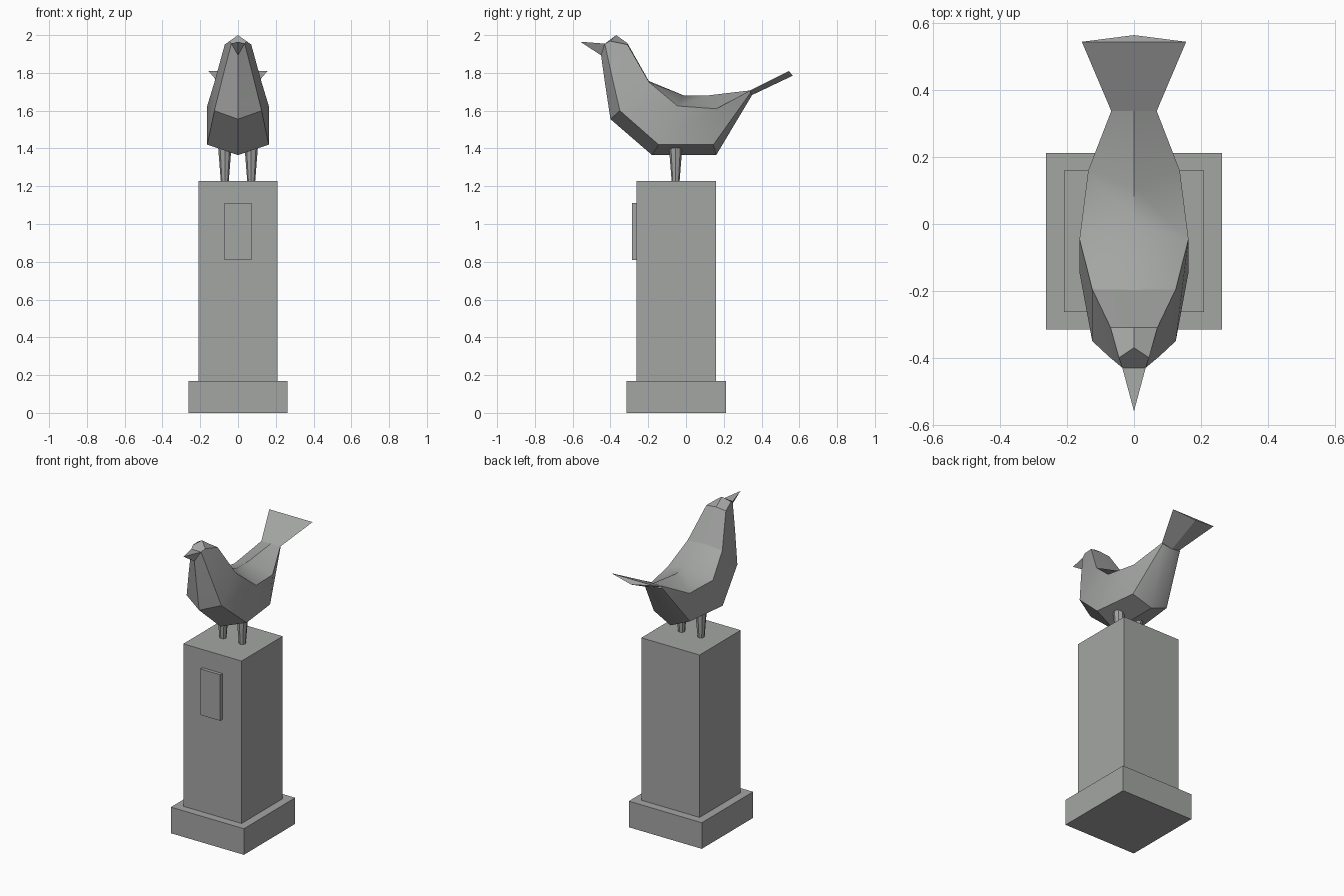
import bpy, bmesh, math

if "Cube" in bpy.data.objects:
    bpy.data.objects.remove(bpy.data.objects["Cube"])

stone = bpy.data.materials.new("grey stone")
stone.diffuse_color = (0.37, 0.38, 0.37, 1)
stone.use_nodes = True
stone.node_tree.nodes["Principled BSDF"].inputs["Base Color"].default_value = stone.diffuse_color


def make(name, bm, smooth=False):
    bmesh.ops.recalc_face_normals(bm, faces=bm.faces)
    me = bpy.data.meshes.new(name)
    bm.to_mesh(me)
    bm.free()
    me.materials.append(stone)
    ob = bpy.data.objects.new(name, me)
    bpy.context.collection.objects.link(ob)
    if smooth:
        bpy.ops.object.select_all(action='DESELECT')
        ob.select_set(True)
        bpy.context.view_layer.objects.active = ob
        bpy.ops.object.shade_smooth_by_angle(angle=math.radians(32))
    return ob


def box(name, x, y0, y1, z0, z1):
    bm = bmesh.new()
    bmesh.ops.create_cube(bm, size=1)
    for v in bm.verts:
        v.co = (v.co.x * 2 * x, y0 + (v.co.y + .5) * (y1 - y0), z0 + (v.co.z + .5) * (z1 - z0))
    return make(name, bm)


def loft(name, rings, smooth=False):
    """Skin closed rings of points; a single-point ring makes a tip."""
    bm = bmesh.new()
    rows = [[bm.verts.new(p) for p in r] for r in rings]
    for a, b in zip(rows, rows[1:]):
        n = len(a)
        for i in range(n):
            j = (i + 1) % n
            bm.faces.new((a[i], a[j], b[0]) if len(b) == 1 else (a[i], a[j], b[j], b[i]))
    for end in (rows[0], rows[-1]):
        if len(end) > 2:
            bm.faces.new(end)
    return make(name, bm, smooth)


# pedestal
box("plinth_base", 0.263, -0.315, 0.213, 0, 0.17)
box("pedestal_column", 0.21, -0.263, 0.16, 0.17, 1.228)
box("plaque", 0.071, -0.285, -0.262, 0.81, 1.11)

# bird body: each half ring is belly, lower side, upper side, back
halves = [
    [(0, -.45, 1.895), (.035, -.43, 1.955), (.045, -.40, 1.968), (0, -.37, 2.0)],
    [(0, -.428, 1.74), (.078, -.394, 1.79), (.07, -.31, 1.95), (0, -.31, 1.957)],
    [(0, -.40, 1.555), (.125, -.35, 1.60), (.125, -.195, 1.75), (0, -.197, 1.757)],
    [(0, -.18, 1.365), (.163, -.145, 1.42), (.163, -.045, 1.625), (0, -.01, 1.68)],
    [(0, .16, 1.365), (.13, .145, 1.42), (.137, .16, 1.61), (0, .11, 1.68)],
    [(0, .35, 1.683), (.066, .343, 1.697), (.068, .338, 1.706), (0, .338, 1.707)],
]
rings = [h + [(-x, y, z) for x, y, z in h[2:0:-1]] for h in halves]
loft("bird_body", rings, True)

# beak and fanned tail, both with a triangular section
loft("beak", [[(-.035, -.43, 1.955), (.035, -.43, 1.955), (0, -.45, 1.893)], [(0, -.56, 1.965)]])
loft("tail", [[(-.068, .338, 1.706), (.068, .338, 1.706), (0, .35, 1.683)],
              [(-.156, .545, 1.81), (.156, .545, 1.81), (0, .565, 1.785)]])

# legs
for side, sx in (("left", 1), ("right", -1)):
    bm = bmesh.new()
    bmesh.ops.create_cone(bm, cap_ends=True, segments=8, radius1=.021, radius2=.036, depth=.19)
    bmesh.ops.translate(bm, verts=bm.verts, vec=(sx * .07, -.055, 1.32))
    make(side + "_leg", bm, True)
